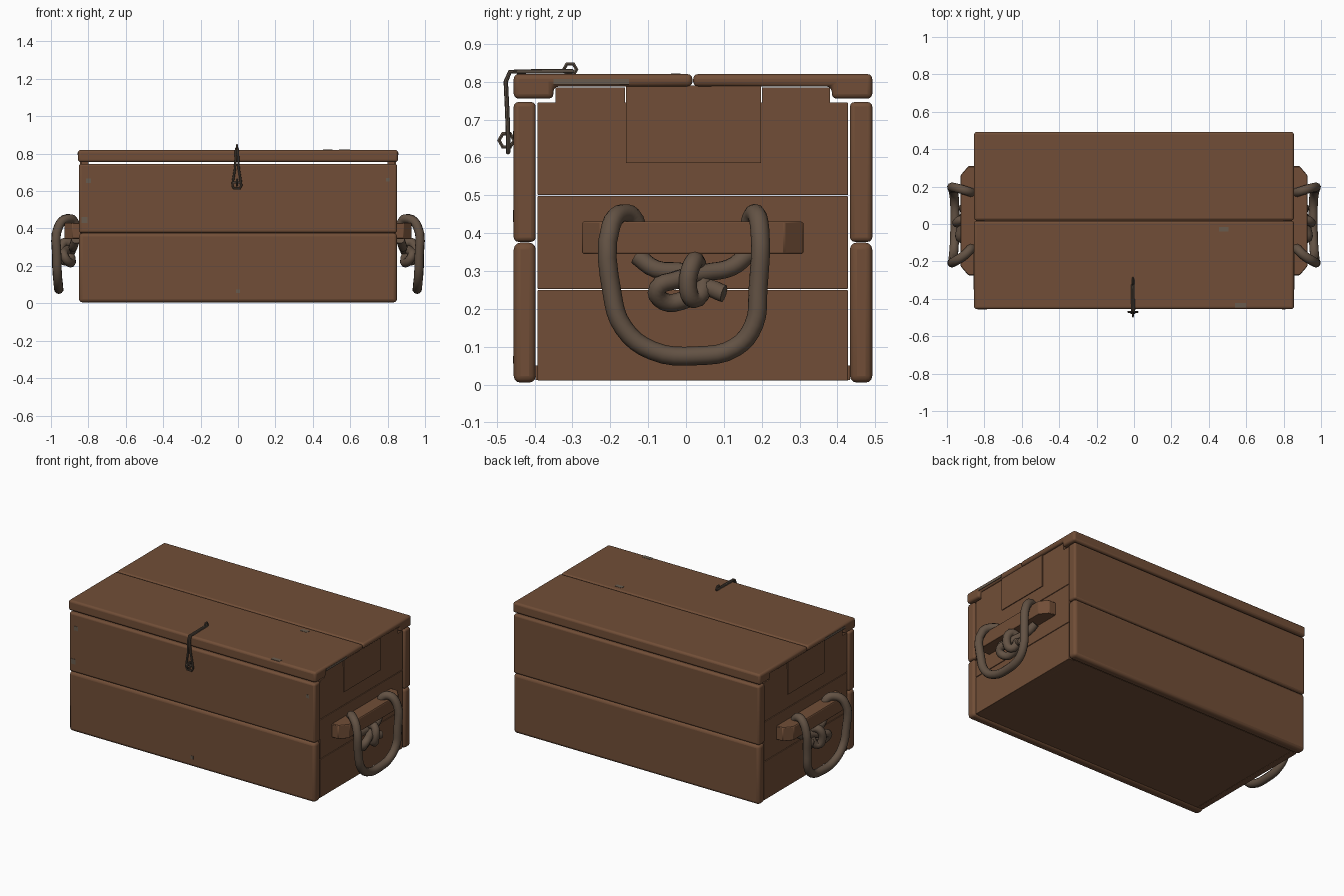
import bpy, bmesh, math
from mathutils import Vector

if "Cube" in bpy.data.objects:
    bpy.data.objects.remove(bpy.data.objects["Cube"])


def material(name, rgb):
    m = bpy.data.materials.new(name)
    m.use_nodes = True
    m.diffuse_color = (*rgb, 1)
    m.node_tree.nodes["Principled BSDF"].inputs["Base Color"].default_value = (*rgb, 1)
    return m


WOOD = material("brown wood", (0.165, 0.076, 0.038))
ROPE = material("grey brown rope", (0.125, 0.085, 0.058))
IRON = material("dull iron", (0.10, 0.075, 0.055))
WORN = material("worn grey spot", (0.14, 0.105, 0.075))


def finish(bm, name, mat, bevel=0, segments=3):
    bmesh.ops.recalc_face_normals(bm, faces=bm.faces)
    mesh = bpy.data.meshes.new(name)
    bm.to_mesh(mesh)
    bm.free()
    mesh.materials.append(mat)
    ob = bpy.data.objects.new(name, mesh)
    bpy.context.collection.objects.link(ob)
    if bevel:
        mod = ob.modifiers.new("rounded edges", "BEVEL")
        mod.width, mod.segments = bevel, segments
    bpy.ops.object.select_all(action="DESELECT")
    bpy.context.view_layer.objects.active = ob
    ob.select_set(True)
    bpy.ops.object.shade_smooth_by_angle(angle=math.radians(40))
    return ob


def extrude_x(name, outline, x0, x1, mat=WOOD, bevel=0):
    """Extrude a (y, z) outline from x0 to x1."""
    bm = bmesh.new()
    face = bm.faces.new([bm.verts.new((x0, y, z)) for y, z in outline])
    ext = bmesh.ops.extrude_face_region(bm, geom=[face])["geom"]
    bmesh.ops.translate(bm, vec=(x1 - x0, 0, 0),
                        verts=[v for v in ext if isinstance(v, bmesh.types.BMVert)])
    return finish(bm, name, mat, bevel)


def box(name, x, y, z, mat=WOOD, bevel=0):
    outline = [(y[0], z[0]), (y[1], z[0]), (y[1], z[1]), (y[0], z[1])]
    return extrude_x(name, outline, x[0], x[1], mat, bevel)


def tube(name, points, radius, mat, sides=10, closed=False, smooth=True):
    """Sweep a round section along a curve through the points."""
    cu = bpy.data.curves.new(name, "CURVE")
    cu.dimensions = "3D"
    cu.bevel_depth, cu.bevel_resolution = radius, max(0, sides // 2 - 2)
    cu.use_fill_caps = True
    cu.resolution_u = 4
    sp = cu.splines.new("BEZIER" if smooth else "POLY")
    pts = sp.bezier_points if smooth else sp.points
    pts.add(len(points) - 1)
    for p, co in zip(pts, points):
        if smooth:
            p.co = co
            p.handle_left_type = p.handle_right_type = "AUTO"
        else:
            p.co = (*co, 1)
    sp.use_cyclic_u = closed
    tmp = bpy.data.objects.new(name + "_path", cu)
    bpy.context.collection.objects.link(tmp)
    deps = bpy.context.evaluated_depsgraph_get()
    mesh = bpy.data.meshes.new_from_object(tmp.evaluated_get(deps))
    bpy.data.objects.remove(tmp)
    bm = bmesh.new()
    bm.from_mesh(mesh)
    bpy.data.meshes.remove(mesh)
    return finish(bm, name, mat)


# Front and back walls, two boards each, rounded at the ends
FRONT, BACK, MID = -0.455, 0.492, 0.018
for name, y in (("front", (FRONT, -0.397)), ("back", (0.433, BACK))):
    box(name + "_lower_board", (-0.85, 0.85), y, (0.005, 0.375), bevel=0.018)
    box(name + "_upper_board", (-0.85, 0.85), y, (0.377, 0.746), bevel=0.012)

# Lid boards: thick along the outer rim, thinner over the end walls
for name, outer, inner in (("front", FRONT, -0.35), ("back", BACK, 0.385)):
    seam = MID + (-0.001 if outer < 0 else 0.001)
    extrude_x("lid_%s_board" % name,
              [(outer, 0.755), (inner, 0.755), (inner, 0.787),
               (seam, 0.787), (seam, 0.82), (outer, 0.82)], -0.855, 0.855, bevel=0.013)

# Floor
box("floor_board", (-0.82, 0.82), (-0.397, 0.433), (0.012, 0.05))

# Rope path of one carrying handle: loop, both ends behind the cleat
LOOP = [(0.87, -0.13, 0.36), (0.875, -0.135, 0.435), (0.905, -0.165, 0.452),
        (0.955, -0.198, 0.42), (0.968, -0.195, 0.24), (0.965, -0.165, 0.15),
        (0.96, -0.09, 0.09), (0.958, 0.03, 0.076), (0.96, 0.13, 0.098),
        (0.967, 0.18, 0.16), (0.97, 0.19, 0.25), (0.96, 0.195, 0.41),
        (0.915, 0.183, 0.452), (0.875, 0.17, 0.43), (0.868, 0.165, 0.35)]
# Knot: the two rope ends twist together below the cleat
KNOT_A = [(0.868, -0.13, 0.34), (0.88, -0.08, 0.305), (0.885, 0.0, 0.295),
          (0.90, 0.045, 0.265), (0.925, 0.02, 0.225), (0.945, 0.005, 0.26),
          (0.93, 0.02, 0.325), (0.89, 0.03, 0.32)]
KNOT_B = [(0.868, 0.165, 0.345), (0.88, 0.12, 0.31), (0.895, 0.05, 0.295),
          (0.925, -0.03, 0.275), (0.93, -0.075, 0.255), (0.905, -0.06, 0.22),
          (0.89, 0.0, 0.225), (0.90, 0.05, 0.255), (0.915, 0.10, 0.24)]

for side, s in (("left", 1), ("right", -1)):
    def at(points):
        return [(s * x, y, z) for x, y, z in points]
    wall = (s * 0.80, s * 0.84)
    # End wall: three boards with two tabs and a middle tongue under the lid
    for i, z in enumerate(((0.01, 0.25), (0.252, 0.498), (0.50, 0.745))):
        box("%s_end_board_%d" % (side, i + 1), wall, (-0.392, 0.428), z, bevel=0.003)
    for name, y in (("front", (-0.345, -0.161)), ("back", (0.201, 0.38))):
        box("%s_%s_tab" % (side, name), wall, y, (0.74, 0.785))
    box(side + "_lid_tongue", (s * 0.80, s * 0.845), (-0.158, 0.198), (0.585, 0.79))

    # Tapered cleat that carries the rope
    bm = bmesh.new()
    base = [(-0.275, 0.345), (0.31, 0.345), (0.31, 0.43), (-0.275, 0.43)]
    rings = []
    for x, inset in ((0.838, 0), (0.885, 0), (0.928, 0.05)):
        rings.append([bm.verts.new((s * x, y + (inset if y < 0 else -inset), z))
                      for y, z in base])
    bm.faces.new(rings[0])
    bm.faces.new(rings[-1])
    for a, b in zip(rings, rings[1:]):
        for i in range(4):
            j = (i + 1) % 4
            bm.faces.new((a[i], a[j], b[j], b[i]))
    finish(bm, side + "_cleat", WOOD, bevel=0.004, segments=1)

    tube(side + "_rope_handle", at(LOOP), 0.025, ROPE)
    tube(side + "_knot_front_strand", at(KNOT_A), 0.024, ROPE)
    tube(side + "_knot_back_strand", at(KNOT_B), 0.024, ROPE)
    # Worn spot on the cleat
    box(side + "_cleat_spot", (s * 0.90, s * 0.911), (0.252, 0.272), (0.37, 0.395), WORN)
    box(side + "_lid_edge_spot", (s * 0.853, s * 0.857), (-0.35, -0.15), (0.793, 0.807), WORN)

# Wire hook: two strands over the lid edge, opening into an eye below
half = [(0.004, -0.30, 0.828), (0.004, -0.40, 0.827), (0.005, -0.465, 0.826),
        (0.006, -0.476, 0.80), (0.01, -0.472, 0.72), (0.02, -0.470, 0.66),
        (0.024, -0.470, 0.63), (0.015, -0.470, 0.613)]
hook = half + [(-x, y, z) for x, y, z in reversed(half)]
hook = [(x - 0.006, y, z) for x, y, z in hook]
tube("clasp_hook", hook, 0.006, IRON, sides=8, closed=True, smooth=False)


def staple(name, centre, radius):
    ring = [Vector(centre) + Vector((0, math.cos(a) * radius, math.sin(a) * radius))
            for a in (math.radians(60 * i) for i in range(6))]
    tube(name, ring, 0.0055, IRON, sides=6, closed=True, smooth=False)


staple("lid_staple", (-0.006, -0.306, 0.832), 0.017)
staple("front_staple", (-0.006, -0.474, 0.645), 0.02)
box("staple_crossbar", (-0.03, 0.018), (-0.474, -0.464), (0.64, 0.65), IRON, bevel=0.002)

# Small worn patches on the boards
for i, (x, z, r) in enumerate(((-0.80, 0.655, 0.013), (-0.82, 0.445, 0.016),
                               (0.80, 0.66, 0.01), (0, 0.065, 0.01))):
    box("front_worn_patch_%d" % (i + 1), (x - r, x + r), (-0.457, -0.45), (z - r, z + r), WORN)
for i, (x, y, r) in enumerate(((0.48, -0.025, 0.025), (0.57, -0.432, 0.03))):
    box("lid_worn_patch_%d" % (i + 1), (x - r, x + r), (y - 0.015, y + 0.01),
        (0.815, 0.8215), WORN)
